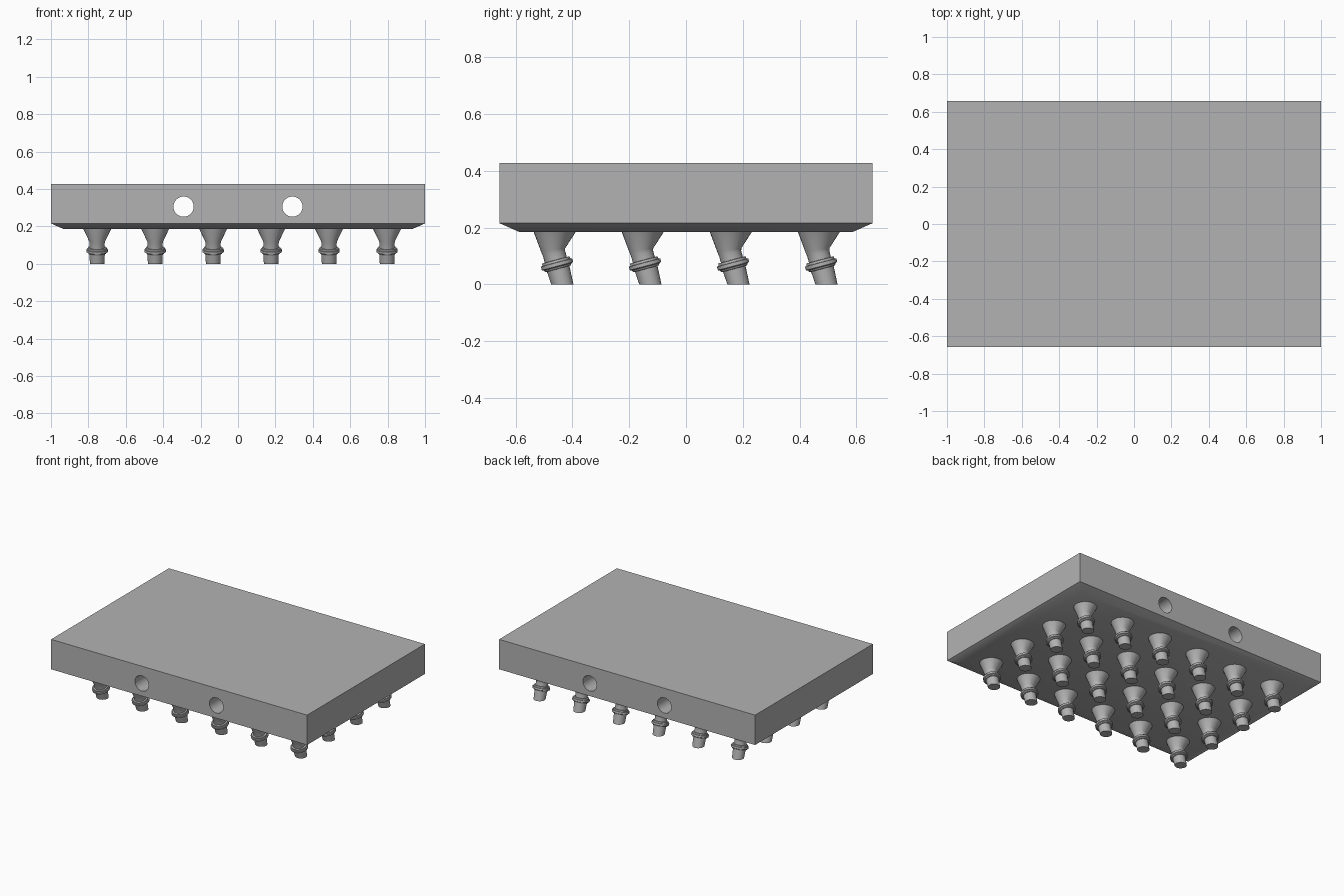
import bpy, bmesh
from math import cos, sin, pi, radians, tan
from mathutils import Matrix

if "Cube" in bpy.data.objects:
    bpy.data.objects.remove(bpy.data.objects["Cube"], do_unlink=True)

grey = bpy.data.materials.new("metal grey")
grey.use_nodes = True
grey.diffuse_color = (0.45, 0.45, 0.45, 1)
grey.node_tree.nodes["Principled BSDF"].inputs["Base Color"].default_value = grey.diffuse_color


def make_object(name, bm):
    bmesh.ops.recalc_face_normals(bm, faces=bm.faces)
    mesh = bpy.data.meshes.new(name)
    bm.to_mesh(mesh)
    bm.free()
    mesh.materials.append(grey)
    obj = bpy.data.objects.new(name, mesh)
    bpy.context.collection.objects.link(obj)
    return obj


def smooth(obj):
    bpy.ops.object.select_all(action='DESELECT')
    obj.select_set(True)
    bpy.context.view_layer.objects.active = obj
    bpy.ops.object.shade_smooth_by_angle(angle=radians(30))


# Block with a chamfered underside
LOW, RIM, TOP = 0.185, 0.216, 0.427
bm = bmesh.new()
loops = []
for hx, hy, z in [(0.93, 0.587, LOW), (1, 0.657, RIM), (1, 0.657, TOP)]:
    loops.append([bm.verts.new((sx * hx, sy * hy, z))
                  for sx, sy in [(-1, -1), (1, -1), (1, 1), (-1, 1)]])
for a, b in zip(loops, loops[1:]):
    for i in range(4):
        j = (i + 1) % 4
        bm.faces.new((a[i], a[j], b[j], b[i]))
bm.faces.new(loops[0])
bm.faces.new(loops[-1])
block = make_object("block", bm)

# Two channels bored from front to back
bm = bmesh.new()
for x in (-0.291, 0.291):
    bmesh.ops.create_cone(bm, cap_ends=True, segments=40, radius1=0.054, radius2=0.054, depth=2,
                          matrix=Matrix.Translation((x, 0, 0.306)) @ Matrix.Rotation(pi / 2, 4, 'X'))
cutter = make_object("channel_cutter", bm)
cutter.hide_render = True
bore = block.modifiers.new("channels", 'BOOLEAN')
bore.object = cutter
bore.operation = 'DIFFERENCE'
bore.solver = 'EXACT'
bpy.context.view_layer.objects.active = block
bpy.ops.object.modifier_apply(modifier=bore.name)
bpy.data.objects.remove(cutter, do_unlink=True)
smooth(block)

# Nozzle: upright funnel blending into a slanted, collared tube
TILT = radians(15)
SEG = 28
sections = [  # height, radius, slant of the section
    (LOW + 0.002, 0.075, 0), (0.122, 0.043, TILT * 0.5), (0.108, 0.040, TILT),
    (0.087, 0.040, TILT), (0.086, 0.050, TILT), (0.078, 0.051, TILT),
    (0.077, 0.057, TILT), (0.065, 0.057, TILT), (0.062, 0.050, TILT),
    (0.056, 0.047, TILT), (0.055, 0.041, TILT), (0, 0.039, 0)]
bm = bmesh.new()
rings = []
for z, r, slant in sections:
    shift = 0 if z > 0.15 else 0.008 + (0.07 - z) * tan(TILT)
    ring = []
    for k in range(SEG):
        a = 2 * pi * k / SEG
        ring.append(bm.verts.new((r * cos(a), shift + r * sin(a) * cos(slant),
                                  z + r * sin(a) * sin(slant))))
    rings.append(ring)
for a, b in zip(rings, rings[1:]):
    for i in range(SEG):
        j = (i + 1) % SEG
        bm.faces.new((a[i], a[j], b[j], b[i]))
bm.faces.new(rings[-1])
bm.faces.new(rings[0])
nozzle = make_object("nozzle", bm)
smooth(nozzle)

# Grid of nozzles sharing one mesh
PITCH = 0.31
for col in range(6):
    for row in range(4):
        part = nozzle if col == row == 0 else nozzle.copy()
        part.name = f"nozzle_{col + 1}_{row + 1}"
        part.location = (0.022 + (col - 2.5) * PITCH, 0.003 + (row - 1.5) * PITCH, 0)
        if part is not nozzle:
            bpy.context.collection.objects.link(part)
